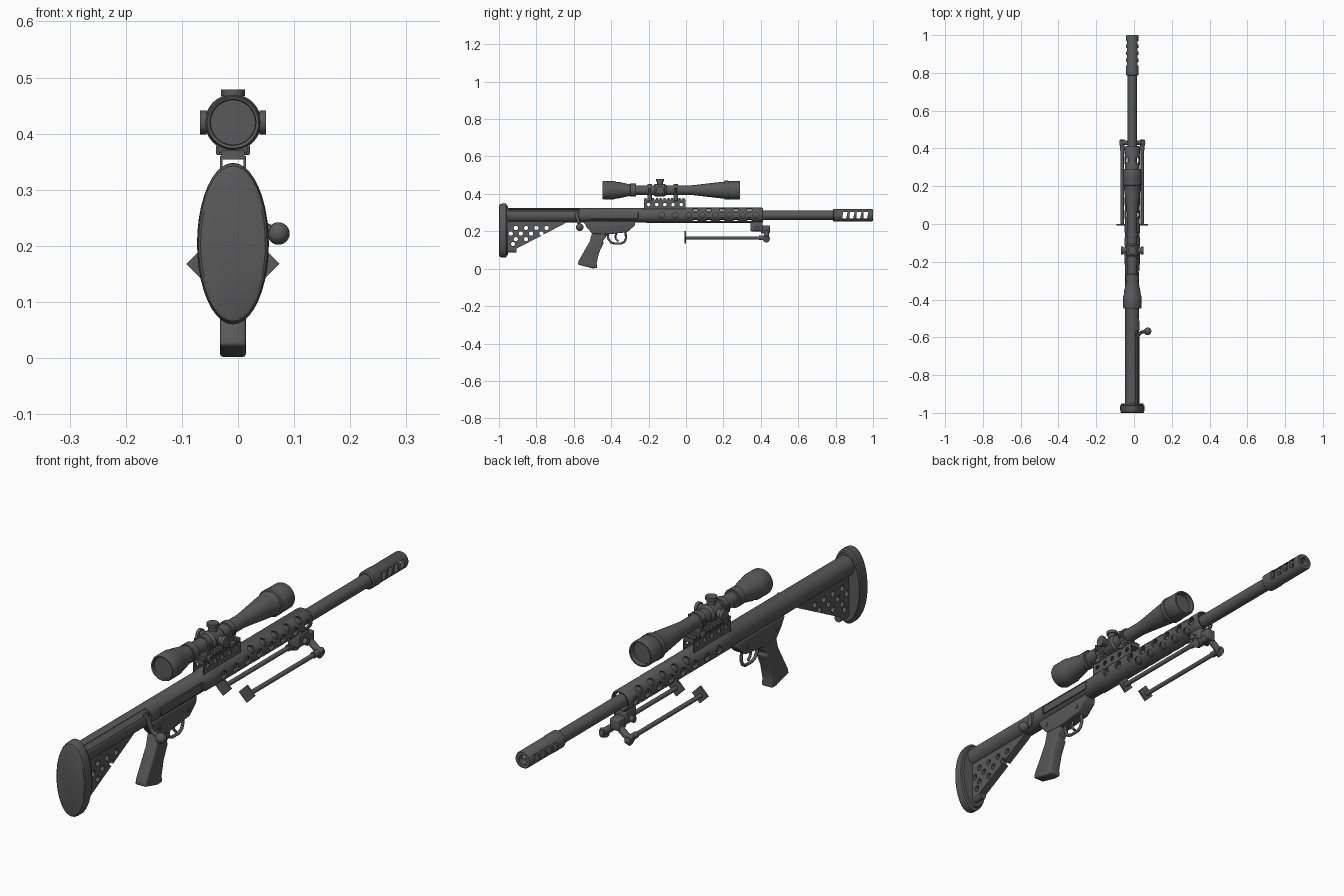
import bpy, bmesh, math
from mathutils import Vector

if "Cube" in bpy.data.objects:
    bpy.data.objects.remove(bpy.data.objects["Cube"])

X = -0.009          # centre plane of the rifle
BZ = 0.286          # bore axis height
SZ = 0.42           # scope axis height


def mesh(name, verts, faces):
    me = bpy.data.meshes.new(name)
    me.from_pydata(verts, [], faces)
    bm = bmesh.new()
    bm.from_mesh(me)
    bmesh.ops.recalc_face_normals(bm, faces=bm.faces)
    bm.to_mesh(me)
    bm.free()
    ob = bpy.data.objects.new(name, me)
    bpy.context.collection.objects.link(ob)
    return ob


def lathe(name, prof, z, n=32, closed=False, sx=1, sz=1):
    """Turn a (y, radius) profile around a lengthwise axis."""
    verts = [(X + sx * r * math.cos(2 * math.pi * i / n), y, z + sz * r * math.sin(2 * math.pi * i / n))
             for y, r in prof for i in range(n)]
    m = len(prof)
    faces = [(k * n + i, k * n + (i + 1) % n, (k + 1) % m * n + (i + 1) % n, (k + 1) % m * n + i)
             for k in range(m if closed else m - 1) for i in range(n)]
    if not closed:
        faces += [tuple(range(n)), tuple(range((m - 1) * n, m * n))]
    return mesh(name, verts, faces)


def prism(name, pts, width, x=X, bevel=0):
    """Extrude a (y, z) outline sideways."""
    n = len(pts)
    verts = [(x + s * width / 2, y, z) for s in (-1, 1) for y, z in pts]
    faces = [tuple(range(n)), tuple(range(n, 2 * n))]
    faces += [(i, (i + 1) % n, n + (i + 1) % n, n + i) for i in range(n)]
    ob = mesh(name, verts, faces)
    if bevel:
        b = ob.modifiers.new("bevel", 'BEVEL')
        b.width, b.segments = bevel, 3
        apply(ob, b)
    return ob


def box(name, x, y, z, bevel=0):
    return prism(name, [(y[0], z[0]), (y[1], z[0]), (y[1], z[1]), (y[0], z[1])],
                 x[1] - x[0], (x[0] + x[1]) / 2, bevel)


def cyl(name, a, b, r, n=20):
    a, b = Vector(a), Vector(b)
    bpy.ops.mesh.primitive_cylinder_add(vertices=n, radius=r, depth=(b - a).length, location=(a + b) / 2)
    ob = bpy.context.object
    ob.name = name
    ob.rotation_euler = (b - a).to_track_quat('Z', 'Y').to_euler()
    return ob


def pipe(name, pts, r):
    cu = bpy.data.curves.new(name, 'CURVE')
    cu.dimensions, cu.bevel_depth, cu.use_fill_caps = '3D', r, True
    sp = cu.splines.new('POLY')
    sp.points.add(len(pts) - 1)
    for p, c in zip(sp.points, pts):
        p.co = (*c, 1)
    ob = bpy.data.objects.new(name, cu)
    bpy.context.collection.objects.link(ob)
    pick([ob])
    bpy.ops.object.convert(target='MESH')


def pick(obs):
    bpy.ops.object.select_all(action='DESELECT')
    for o in obs:
        o.select_set(True)
    bpy.context.view_layer.objects.active = obs[0]


def apply(ob, mod):
    pick([ob])
    bpy.ops.object.modifier_apply(modifier=mod.name)


def cut(ob, cutters):
    pick(cutters)
    if len(cutters) > 1:
        bpy.ops.object.join()
    c = bpy.context.object
    c.hide_render = True
    m = ob.modifiers.new("cut", 'BOOLEAN')
    m.operation, m.solver, m.object = 'DIFFERENCE', 'EXACT', c
    apply(ob, m)
    bpy.data.objects.remove(c)


def side_hole(y, z, r, w=0.1):
    return cyl("cutter", (X - w, y, z), (X + w, y, z), r, 16)


# Butt pad, oval
lathe("butt_pad", [(-1, .9), (-.997, .96), (-.99, .99), (-.982, 1), (-.962, 1), (-.959, .93), (-.951, .91)],
      0.204, 40, sx=0.064, sz=0.144)

# Receiver tube with bolt channel and ejection port
rec = lathe("receiver_tube", [(-.96, .038), (-.22, .038), (-.21, .041), (-.15, .041)], BZ)
chan = box("cutter", (.029, .06), (-.95, -.57), (-.011, .011))
chan.rotation_euler.y = math.radians(-48)
chan.location = (X, 0, BZ)
cut(rec, [chan])
cut(rec, [box("cutter", (X + .030, X + .06), (-.59, -.565), (BZ - .01, BZ + .024))])
cut(rec, [box("cutter", (X + .031, X + .06), (-.51, -.25), (.267, .303))])
box("ejection_cover", (X + .02, X + .036), (-.505, -.255), (.269, .301), .002)

# Bolt handle
pipe("bolt_arm", [(X + .025, -.59, .308), (X + .036, -.585, .29), (X + .041, -.578, .262), (X + .05, -.572, .238),
                  (.068, -.568, .224)], .0085)
bpy.ops.mesh.primitive_uv_sphere_add(segments=20, ring_count=12, radius=.02, location=(.072, -.568, .222))
bpy.context.object.name = "bolt_knob"

# Ventilated handguard
guard = lathe("handguard", [(-.16, .041), (.405, .041), (.412, .037), (.412, .033), (-.16, .033)], BZ, 40, True)
holes = []
for k in range(15):
    for a in ((0, 180) if k % 2 == 0 else (42, 138, 222, 318)):
        y = -.13 + .036 * k
        if k < 4 and k % 2:
            continue
        d = Vector((math.cos(math.radians(a)), 0, math.sin(math.radians(a))))
        o = Vector((X, y, BZ))
        holes.append(cyl("cutter", o + d * .027, o + d * .06, .016, 16))
cut(guard, holes)

# Barrel and slotted muzzle brake
lathe("barrel", [(-.16, .0245), (.80, .0245)], BZ)
brake = lathe("muzzle_brake", [(.785, .029), (.79, .034), (.835, .034), (.84, .0325), (.995, .0325), (1, .03),
                               (1, .017), (.785, .017)], BZ, 32, True)
cut(brake, [prism("cutter", [(y - .013, BZ - .017), (y + .007, BZ - .017), (y + .014, BZ + .017), (y - .011, BZ + .017)], .2)
            for y in (.85, .887, .924, .961)])

# Skeleton stock plate
plate = prism("stock_plate", [(-.955, .26), (-.62, .26), (-.655, .238), (-.905, .108), (-.92, .1), (-.955, .1)], .03)
rows = [(.218, -.91, 4), (.188, -.883, 3), (.188, -.937, 1), (.158, -.91, 1), (.158, -.855, 1), (.132, -.925, 1)]
cut(plate, [side_hole(y0 + .055 * i, z, .0115) for z, y0, c in rows for i in range(c)])
cyl("stock_foot", (X, -.96, .1), (X, -.905, .1), .014)

# Trigger housing, grip, guard and trigger
prism("trigger_housing", [(-.55, .255), (-.27, .255), (-.275, .23), (-.315, .195), (-.42, .183), (-.5, .187), (-.53, .22)],
      .052, bevel=.004)
prism("pistol_grip", [(-.5, .2), (-.42, .195), (-.43, .165), (-.446, .148), (-.44, .138), (-.465, .085), (-.478, .03),
                      (-.475, .003), (-.5, .002), (-.578, .022), (-.575, .04), (-.515, .145)], .046, bevel=.008)
pipe("trigger_guard", [(X, -.42, .19), (X, -.415, .16), (X, -.402, .141), (X, -.385, .135), (X, -.345, .135),
                       (X, -.328, .145), (X, -.32, .165), (X, -.325, .2)], .006)
pipe("trigger", [(X, -.37, .195), (X, -.378, .175), (X, -.375, .16), (X, -.362, .147)], .005)
for y in (-.5, -.32):
    cyl("housing_pin", (X - .029, y, .222), (X + .029, y, .222), .008, 12)

# Scope mount: perforated side walls under a toothed rail
for s in (-1, 1):
    wall = box("mount_wall", (X + s * .021 - .002, X + s * .021 + .002), (-.225, -.002), (.313, .36))
    cut(wall, [side_hole(-.2 + .0435 * i, .343, .0095) for i in range(5)])
box("mount_rail", (X - .021, X + .021), (-.225, -.002), (.354, .37))
for i in range(11):
    y = -.222 + i * .0203
    box("rail_tooth", (X - .026, X + .026), (y, y + .011), (.366, .379), .002)

# Telescopic scope
lathe("scope_body", [(-.435, .04), (-.445, .041), (-.447, .046), (-.44, .049), (-.385, .049), (-.375, .045), (-.355, .043),
                     (-.30, .031), (-.285, .031), (-.283, .026), (.03, .026), (.06, .029), (.17, .042), (.215, .046),
                     (.22, .049), (.285, .049), (.29, .047), (.29, .042), (.27, .041)], SZ, 36)
lathe("zoom_ring", [(-.30, .033), (-.298, .035), (-.268, .035), (-.266, .033)], SZ)
lathe("objective_ring", [(.205, .047), (.207, .0505), (.225, .0505), (.227, .047)], SZ)
lathe("turret_hub", [(-.175, .026), (-.165, .033), (-.115, .033), (-.105, .026)], SZ)
for name, d in (("left_turret", Vector((-1, 0, 0))), ("right_turret", Vector((1, 0, 0))), ("top_turret", Vector((0, 0, 1)))):
    o = Vector((X, -.14, SZ))
    cyl(name + "_stem", o + d * .02, o + d * .05, .016)
    cyl(name + "_cap", o + d * .047, o + d * .059, .0215, 24)
for y in (-.195, -.055):
    lathe("scope_ring", [(y - .012, .025), (y - .012, .032), (y + .012, .032), (y + .012, .025)], SZ, 28, True)
    box("ring_base", (X - .022, X + .022), (y - .012, y + .012), (.368, .397), .002)
    box("ring_clamp", (X - .03, X + .03), (y - .011, y + .011), (.362, .381), .003)
    for s in (-1, 1):
        cyl("ring_lug", (X + s * .033, y, SZ - .012), (X + s * .033, y, SZ + .012), .006, 10)

# Folded bipod
box("bipod_mount", (X - .024, X + .024), (.345, .41), (.2, .25), .005)
box("bipod_head", (X - .02, X + .02), (.40, .448), (.188, .232), .006)
cyl("bipod_pivot", (X - .04, .38, .215), (X + .04, .38, .215), .012)
for s in (-1, 1):
    lx = X + s * .053
    cyl("bipod_arm", (X, .43, .205), (lx, .43, .163), .013)
    cyl("bipod_knuckle", (lx - s * .008, .43, .163), (lx + s * .010, .43, .157), .018)
    cyl("bipod_leg", (lx, .0, .165), (lx, .44, .165), .0085)
    cyl("leg_collar", (lx, .39, .165), (lx, .445, .165), .012)
    foot = box("bipod_foot", (-.0235, .0235), (-.004, .004), (-.0235, .0235))
    foot.rotation_euler.y = math.radians(45)
    foot.location = (X + s * .05, -.003, .168)

# Dark gunmetal colour, smooth round surfaces with hard edges
mat = bpy.data.materials.new("dark_grey")
mat.diffuse_color = (.1, .1, .1, 1)
mat.use_nodes = True
mat.node_tree.nodes["Principled BSDF"].inputs["Base Color"].default_value = mat.diffuse_color
parts = [o for o in bpy.data.objects if o.type == 'MESH']
for o in parts:
    o.data.materials.clear()
    o.data.materials.append(mat)
pick(parts)
bpy.ops.object.shade_smooth_by_angle(angle=math.radians(32))
